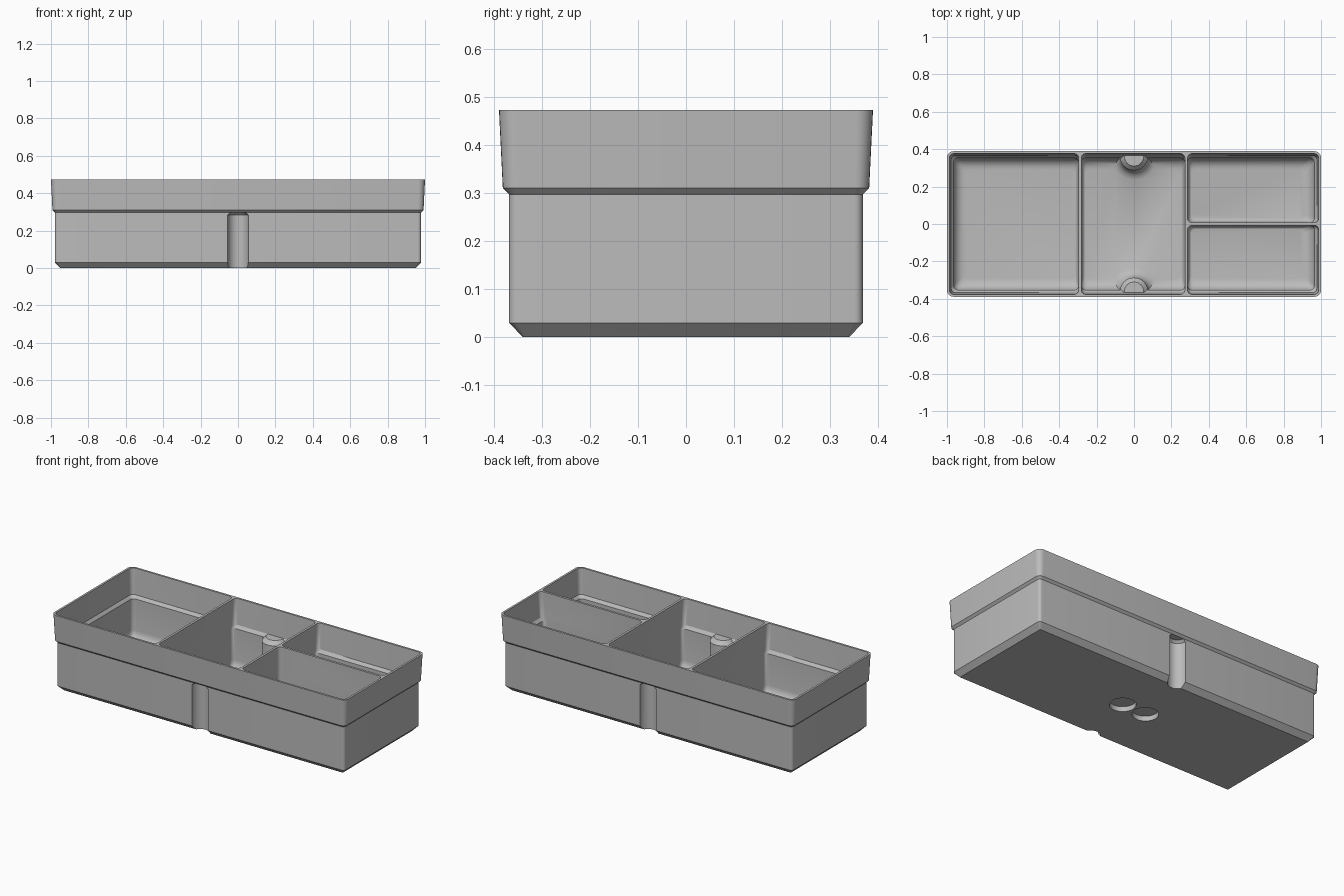
import bpy, bmesh
from math import sin, cos, pi

cube = bpy.data.objects.get("Cube")
if cube:
    bpy.data.objects.remove(cube, do_unlink=True)

HX, HY, TOP, FLOOR, FILLET = 1.0, 0.389, 0.473, 0.045, 0.06

plastic = bpy.data.materials.new("grey plastic")
plastic.use_nodes = True
grey = (0.5, 0.5, 0.5, 1)
plastic.diffuse_color = grey
plastic.node_tree.nodes["Principled BSDF"].inputs["Base Color"].default_value = grey


def rounded_rect(x0, x1, y0, y1, r, z, steps=6):
    """Ring of points around a rectangle with rounded corners."""
    ring = []
    corners = [(x1 - r, y1 - r), (x0 + r, y1 - r), (x0 + r, y0 + r), (x1 - r, y0 + r)]
    for i, (cx, cy) in enumerate(corners):
        for s in range(steps + 1):
            a = (i + s / steps) * pi / 2
            ring.append((cx + r * cos(a), cy + r * sin(a), z))
    return ring


def circle(x, y, r, z, n=48):
    return [(x + r * cos(2 * pi * i / n), y + r * sin(2 * pi * i / n), z) for i in range(n)]


def loft(name, rings):
    """Closed solid skinned through rings, bottom to top."""
    bm = bmesh.new()
    loops = [[bm.verts.new(p) for p in ring] for ring in rings]
    n = len(loops[0])
    for low, high in zip(loops, loops[1:]):
        for i in range(n):
            j = (i + 1) % n
            bm.faces.new((low[i], low[j], high[j], high[i]))
    bm.faces.new(loops[0][::-1])
    bm.faces.new(loops[-1])
    bmesh.ops.recalc_face_normals(bm, faces=bm.faces)
    mesh = bpy.data.meshes.new(name)
    bm.to_mesh(mesh)
    bm.free()
    mesh.materials.append(plastic)
    obj = bpy.data.objects.new(name, mesh)
    bpy.context.collection.objects.link(obj)
    return obj


def subtract(target, cutter):
    """Cut one solid out of another and discard the cutter."""
    mod = target.modifiers.new("cut", "BOOLEAN")
    mod.operation, mod.solver, mod.object = "DIFFERENCE", "EXACT", cutter
    bpy.context.view_layer.objects.active = target
    bpy.ops.object.modifier_apply(modifier=mod.name)
    bpy.data.objects.remove(cutter, do_unlink=True)


def lathe(name, y, profile):
    return loft(name, [circle(0, y, r, z) for r, z in profile])


# Outer shell: chamfered foot, straight body, stepped flaring rim (inset, corner radius, z)
shell = [(0.05, 0.006, 0), (0.021, 0.018, 0.03), (0.021, 0.018, 0.297),
         (0.008, 0.03, 0.31), (0, 0.035, TOP)]
bin_body = loft("divided_bin", [rounded_rect(d - HX, HX - d, d - HY, HY - d, r, z)
                                for d, r, z in shell])

# Inner wall levels: (inset on outer walls, inset on dividers, z)
levels = []
for s in range(7):
    a = s / 6 * pi / 2
    levels.append((0.036 + FILLET * (1 - sin(a)), 0.02 * (1 - sin(a)),
                   FLOOR + FILLET * (1 - cos(a))))
levels += [(0.036, 0, 0.297), (0.022, 0, 0.315), (0.012, 0, TOP + 0.01)]


def compartment(x0, x1, y0, y1):
    """Pocket cutter; None marks a side that lies on an outer wall."""
    rings = []
    for wall, div, z in levels:
        rings.append(rounded_rect(
            wall - HX if x0 is None else x0 + div,
            HX - wall if x1 is None else x1 - div,
            wall - HY if y0 is None else y0 + div,
            HY - wall if y1 is None else y1 - div, 0.025, z))
    return loft("compartment", rings)


# Left-hand, middle and two split pockets; the middle one leaves two wall pillars standing
middle = compartment(-0.282, 0.272, None, None)
pillar = [(0.125, FLOOR - 0.02), (0.125, FLOOR), (0.1, FLOOR + 0.012), (0.083, FLOOR + 0.03),
          (0.075, FLOOR + 0.06), (0.075, 0.292), (0.052, 0.315)]
for side in (-1, 1):
    subtract(middle, lathe("pillar", side * 0.362, pillar))
subtract(bin_body, middle)
for bounds in ((None, -0.296, None, None), (0.286, None, 0.007, None),
               (0.286, None, None, -0.007)):
    subtract(bin_body, compartment(*bounds))

# Round grooves up the front and back walls
for side in (-1, 1):
    subtract(bin_body, lathe("groove", side * 0.368,
                             [(0.055, -0.05), (0.055, 0.283), (0.041, 0.297)]))

# Two round recesses under the base
for side in (-1, 1):
    subtract(bin_body, loft("recess", [circle(side * 0.08, 0, 0.073, z) for z in (-0.05, 0.03)]))

bpy.ops.object.select_all(action="DESELECT")
bin_body.select_set(True)
bpy.context.view_layer.objects.active = bin_body
bpy.ops.object.shade_smooth_by_angle(angle=pi / 6)
